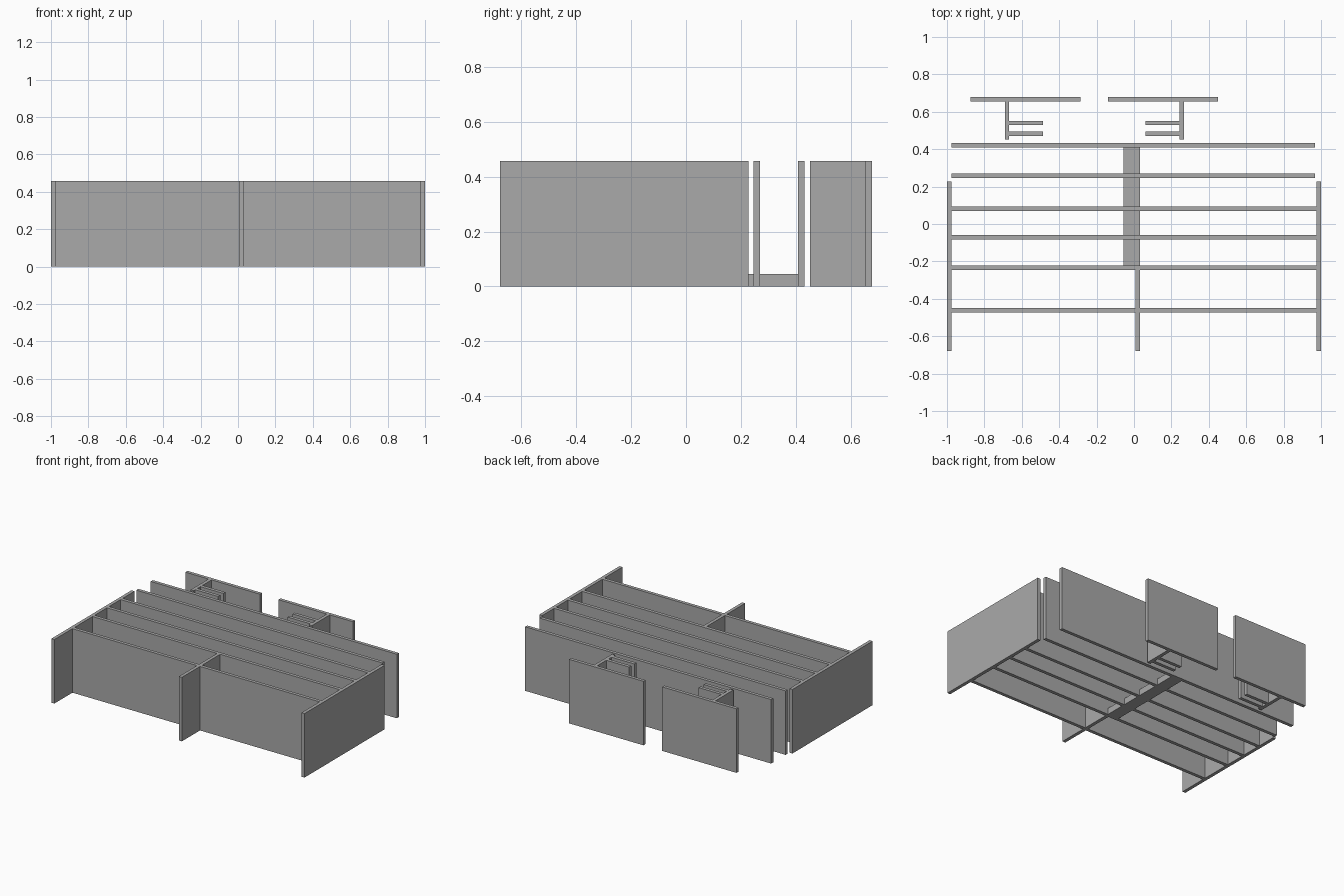
import bpy

cube = bpy.data.objects.get("Cube")
if cube:
    bpy.data.objects.remove(cube)

HEIGHT = 0.457
THICK = 0.024

grey = bpy.data.materials.new("wall grey")
grey.use_nodes = True
COLOUR = (0.4, 0.4, 0.4, 1)
grey.diffuse_color = COLOUR
grey.node_tree.nodes["Principled BSDF"].inputs["Base Color"].default_value = COLOUR


def slab(name, x0, x1, y0, y1, height=HEIGHT):
    """Upright box standing on the ground between the given limits."""
    bpy.ops.mesh.primitive_cube_add(
        size=1, location=((x0 + x1) / 2, (y0 + y1) / 2, height / 2))
    obj = bpy.context.object
    obj.name = name
    obj.scale = (x1 - x0, y1 - y0, height)
    bpy.ops.object.transform_apply(location=False, rotation=False, scale=True)
    obj.data.materials.append(grey)
    return obj


# Side walls and the front divider
slab("right_side_wall", -1, -1 + THICK, -0.678, 0.227)
slab("left_side_wall", 1 - THICK, 1, -0.678, 0.227)
slab("front_divider", 0.008, 0.008 + THICK, -0.678, -0.235)

# Long cross walls, the two rear ones standing free of the sides
for i, y in enumerate((-0.462, -0.235, -0.072, 0.082)):
    slab(f"cross_wall_{i + 1}", -1 + THICK, 1 - THICK, y - THICK / 2, y + THICK / 2)
for i, y in enumerate((0.258, 0.421)):
    slab(f"rear_wall_{i + 1}", -0.976, 0.968, y - THICK / 2, y + THICK / 2)

# Low floor beam running under the cross walls
slab("floor_beam", -0.056, 0.031, -0.235, 0.415, 0.045)

# Two mirrored back units: panel, stem and a pair of short fins facing inward
for side, sign, stem_x, panel_x in (("right", 1, -0.679, -0.58),
                                    ("left", -1, 0.255, 0.156)):
    slab(f"{side}_back_panel", panel_x - 0.294, panel_x + 0.294, 0.678 - THICK, 0.678)
    slab(f"{side}_stem", stem_x - THICK / 2, stem_x + THICK / 2, 0.452, 0.678 - THICK)
    ends = sorted((stem_x + sign * THICK / 2, stem_x + sign * 0.193))
    for i, y in enumerate((0.482, 0.54)):
        slab(f"{side}_fin_{i + 1}", *ends, y - THICK / 2, y + THICK / 2)
